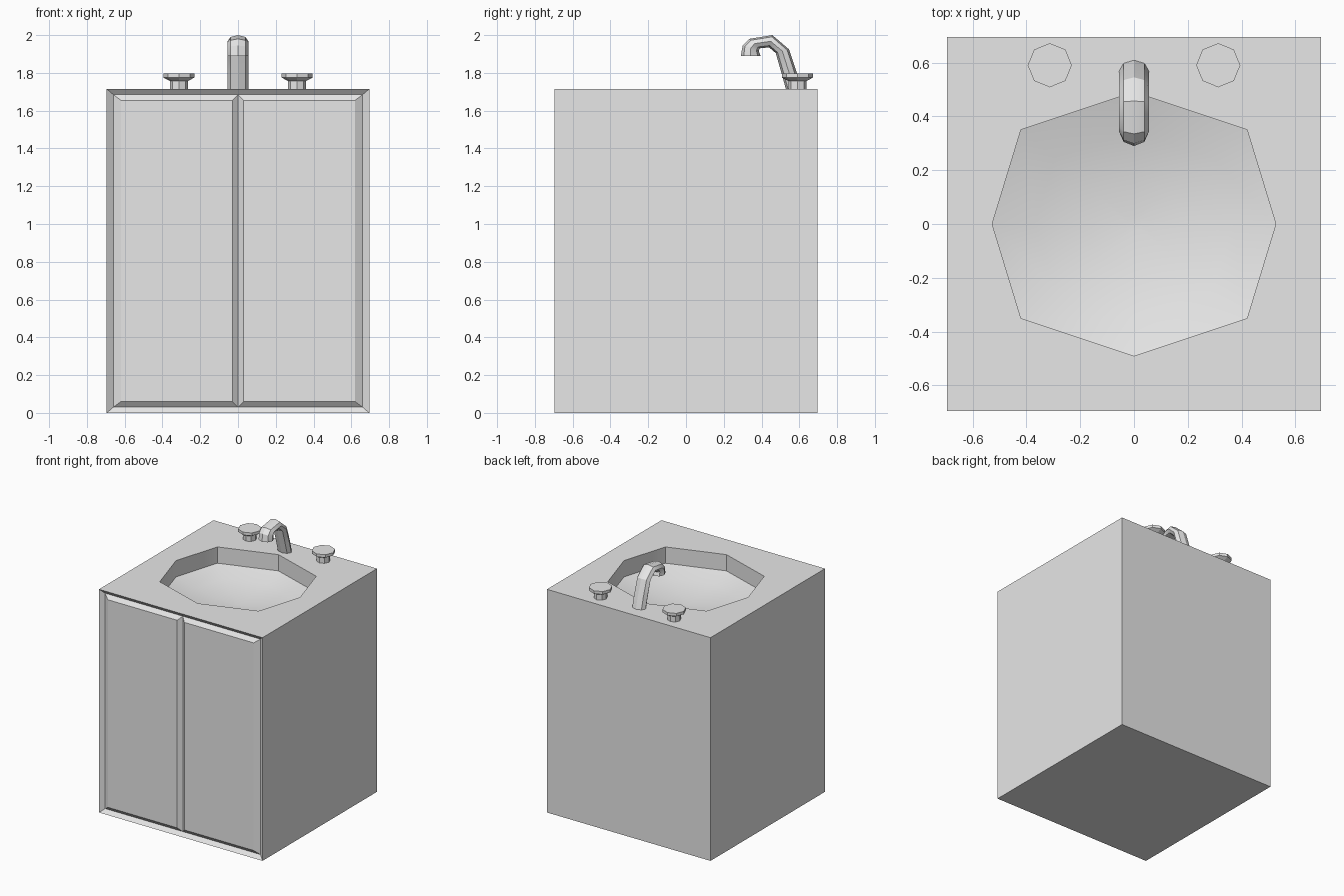
import bpy, bmesh, math
from mathutils import Vector

if "Cube" in bpy.data.objects:
    bpy.data.objects.remove(bpy.data.objects["Cube"], do_unlink=True)

grey = bpy.data.materials.new("light_grey")
grey.use_nodes = True
grey.diffuse_color = (0.8, 0.8, 0.8, 1)
grey.node_tree.nodes["Principled BSDF"].inputs["Base Color"].default_value = (0.8, 0.8, 0.8, 1)

W, H = 0.695, 1.715      # cabinet half width and height
GROOVE = 0.025           # depth of the door grooves


def finish(bm, name, smooth=0):
    mesh = bpy.data.meshes.new(name)
    bm.to_mesh(mesh)
    bm.free()
    mesh.materials.append(grey)
    obj = bpy.data.objects.new(name, mesh)
    bpy.context.collection.objects.link(obj)
    if smooth:
        bpy.ops.object.select_all(action="DESELECT")
        obj.select_set(True)
        bpy.context.view_layer.objects.active = obj
        bpy.ops.object.shade_smooth_by_angle(angle=math.radians(smooth))
    return obj


def loft(name, rings, cap_start=False, cap_end=True, smooth=0):
    """Skin a list of equal rings of points."""
    bm = bmesh.new()
    loops = [[bm.verts.new(p) for p in ring] for ring in rings]
    n = len(loops[0])
    for a, b in zip(loops, loops[1:]):
        for j in range(n):
            k = (j + 1) % n
            bm.faces.new((a[j], a[k], b[k], b[j]))
    if cap_start:
        bm.faces.new(loops[0][::-1])
    if cap_end:
        bm.faces.new(loops[-1])
    return finish(bm, name, smooth)


# Basin outline, counterclockwise from the right
rim = [(0.527, 0), (0.42, 0.35), (0, 0.49), (-0.42, 0.35),
       (-0.527, 0), (-0.42, -0.35), (0, -0.49), (0.42, -0.35)]

# Cabinet shell with counter opening and grooved double doors
bm = bmesh.new()


def face(points):
    bm.faces.new([bm.verts.new(p) for p in points])


def front(points, depths):
    face([(x, -W + d, z) for (x, z), d in zip(points, depths)])


def rect(x0, x1, z0, z1):
    return [(x0, z0), (x1, z0), (x1, z1), (x0, z1)]


face([(-W, -W, 0), (-W, W, 0), (W, W, 0), (W, -W, 0)])
face([(W, W, 0), (-W, W, 0), (-W, W, H), (0, W, H), (W, W, H)])
for s in (1, -1):
    face([(s * W, -W, 0), (s * W, W, 0), (s * W, W, H), (s * W, -W, H)])
    # Half of the counter top around the basin
    half = [(s * abs(x), y, H) for x, y in (rim[2], rim[1], rim[0], rim[7], rim[6])]
    face(half + [(0, -W, H), (s * W, -W, H), (s * W, W, H), (0, W, H)])
    # Door: groove rectangle rising to the flat panel
    low = rect(0, s * 0.66, 0.03, 1.685)
    top = rect(s * 0.03, s * 0.62, 0.06, 1.655)
    front(top, [0] * 4)
    for j in range(4):
        k = (j + 1) % 4
        front([low[j], low[k], top[k], top[j]], [GROOVE, GROOVE, 0, 0])
    # Frame chamfers falling into the groove
    front([(s * W, 0), (s * W, H), (s * 0.66, 1.685), (s * 0.66, 0.03)],
          [0, 0, GROOVE, GROOVE])
    for outer, inner in ((0, 0.03), (H, 1.685)):
        front([(0, outer), (s * W, outer), (s * 0.66, inner), (0, inner)],
              [0, 0, GROOVE, GROOVE])
bmesh.ops.remove_doubles(bm, verts=bm.verts, dist=0.0005)
bmesh.ops.recalc_face_normals(bm, faces=bm.faces)
finish(bm, "cabinet")

# Basin: upright wall, then a shallow dished floor
profile = [(1, 0), (1, 0.125), (0.7, 0.17), (0.35, 0.2), (0.05, 0.21)]
loft("basin", [[(x * f, y * f, H - d) for x, y in rim] for f, d in profile], smooth=35)

# Tap handles
for side, s in (("left", 1), ("right", -1)):
    rings = []
    for r, z in ((0.048, H), (0.048, 1.757), (0.082, 1.775), (0.082, 1.797)):
        rings.append([(s * 0.313 + r * math.cos(j * math.pi / 4),
                       0.59 + r * math.sin(j * math.pi / 4), z) for j in range(8)])
    loft(side + "_tap_handle", rings)

# Spout: outer and inner points (y, z) of each section along the bend
sections = [((0.61, 1.71), (0.53, 1.71)), ((0.587, 1.8), (0.505, 1.8)),
            ((0.545, 1.925), (0.475, 1.905)), ((0.457, 2.0), (0.44, 1.935)),
            ((0.335, 1.98), (0.39, 1.93)), ((0.3, 1.945), (0.385, 1.915)),
            ((0.29, 1.89), (0.395, 1.89))]
rings = []
for outer, inner in sections:
    o, i = Vector((0, *outer)), Vector((0, *inner))
    mid, arm = (o + i) / 2, (o - i) / 2
    rings.append([mid + arm * math.cos(a) - Vector((0.055 * math.sin(a), 0, 0))
                  for a in (j * math.pi / 4 for j in range(8))])
loft("spout", rings, cap_start=True, smooth=30)
